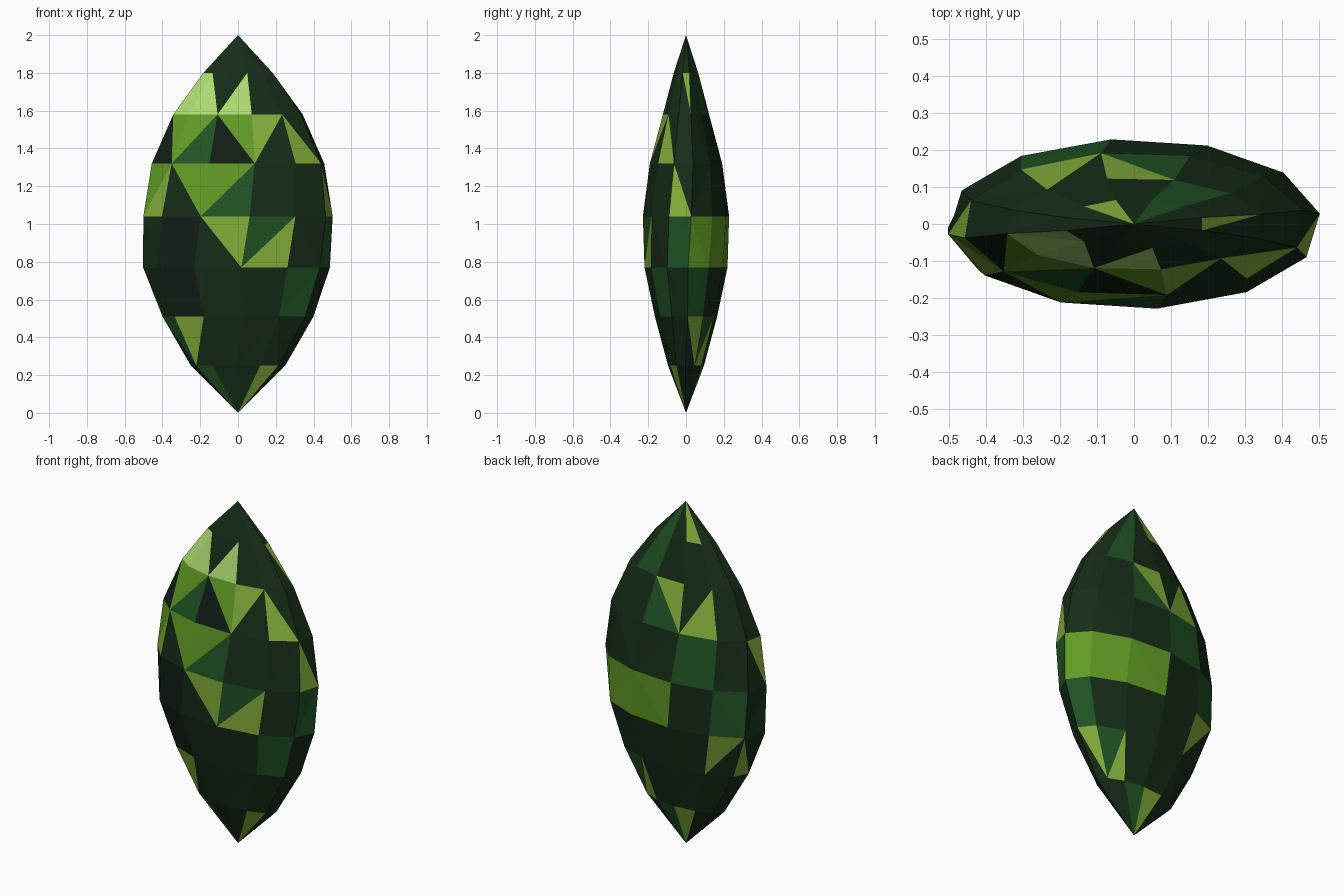
import bpy, bmesh
from math import cos, sin, radians

if "Cube" in bpy.data.objects:
    bpy.data.objects.remove(bpy.data.objects["Cube"])

SIDES = 12
# Palette: one material per facet colour
PALETTE = {
    "D": (0.008, 0.026, 0.009), "K": (0.006, 0.013, 0.008),
    "M": (0.014, 0.090, 0.018), "O": (0.120, 0.330, 0.018),
    "G": (0.230, 0.430, 0.042), "P": (0.430, 0.720, 0.170),
}
# Elliptical rings: z, half width, half depth, twist in degrees, x offset
RINGS = [
    (0.25, 0.25, 0.095, -2, 0.0),
    (0.51, 0.40, 0.165, 3, 0.0),
    (0.77, 0.495, 0.22, 3, -0.008),
    (1.04, 0.505, 0.23, 7, 0.0),
    (1.32, 0.465, 0.195, 11, 0.0),
    (1.58, 0.35, 0.125, 12, 0.0),
    (1.80, 0.19, 0.067, 15, 0.0),
]
# Facet colours per band (bottom to top): sector -> lower and upper triangle
COLOURS = [
    {2: "MM", 3: "GG", 7: "MM", 10: "GG"},
    {0: "DG", 1: "GM", 6: "DM", 7: "DG"},
    {0: "MM", 4: "DG", 5: "GD", 7: "KK", 10: "MM"},
    {0: "OO", 1: "OO", 2: "OO", 4: "MM", 7: "KK", 8: "DG", 9: "GM", 11: "MM"},
    {3: "MM", 5: "DG", 6: "GO", 7: "DO", 8: "MO", 11: "GD"},
    {2: "MG", 3: "GD", 6: "KO", 7: "MO", 8: "KO", 9: "DG", 10: "GD"},
    {1: "MM", 6: "PP", 7: "PD", 8: "PD", 11: "DG"},
    {1: "MM", 3: "GG"},
]

mesh = bpy.data.meshes.new("gem")
slots = {}
for i, (key, rgb) in enumerate(PALETTE.items()):
    mat = bpy.data.materials.new("green_" + key)
    mat.diffuse_color = (*rgb, 1)
    mat.use_nodes = True
    mat.node_tree.nodes["Principled BSDF"].inputs["Base Color"].default_value = mat.diffuse_color
    mesh.materials.append(mat)
    slots[key] = i

bm = bmesh.new()


def ring(z, a, b, twist, dx):
    angles = [radians(twist + 360 / SIDES * k) for k in range(SIDES)]
    return [bm.verts.new((a * cos(t) + dx, b * sin(t), z)) for t in angles]


def facet(verts, key):
    bm.faces.new(verts).material_index = slots[key]


rings = [ring(*r) for r in RINGS]
bottom = bm.verts.new((0, 0, 0))
top = bm.verts.new((0, 0, 2))

for s in range(SIDES):
    n = (s + 1) % SIDES
    # Pointed ends
    facet((rings[0][n], rings[0][s], bottom), COLOURS[0].get(s, "DD")[0])
    facet((rings[-1][s], rings[-1][n], top), COLOURS[-1].get(s, "DD")[0])
    # Bands with alternating diagonals
    for b in range(1, len(rings)):
        lo, hi = COLOURS[b].get(s, "DD")
        bl, br, tl, tr = rings[b - 1][s], rings[b - 1][n], rings[b][s], rings[b][n]
        if (b + s) % 2:
            facet((bl, br, tl), lo)
            facet((br, tr, tl), hi)
        else:
            facet((bl, br, tr), lo)
            facet((bl, tr, tl), hi)

bm.to_mesh(mesh)
bm.free()
gem = bpy.data.objects.new("faceted_gem", mesh)
bpy.context.collection.objects.link(gem)
